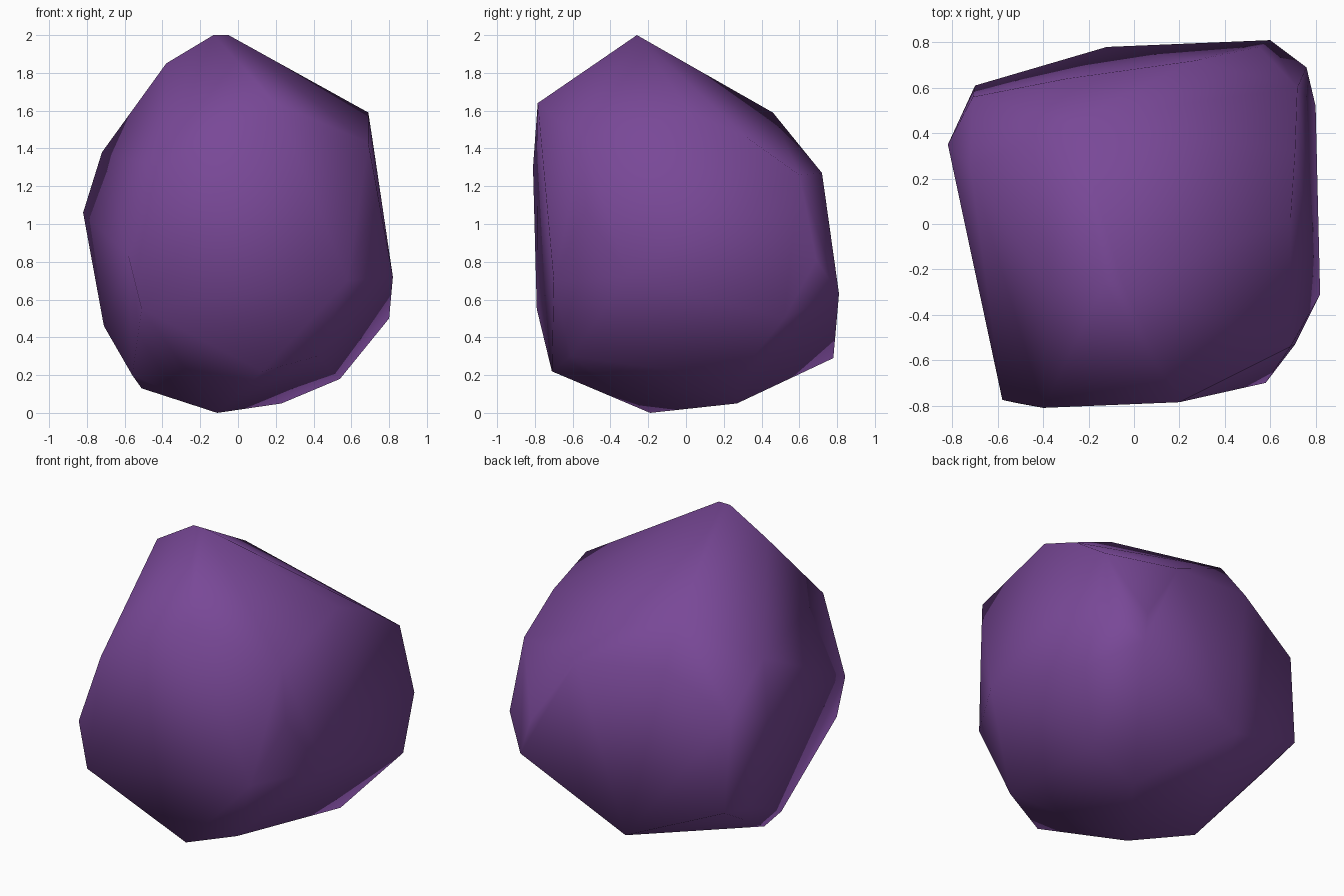
import bpy, bmesh

# One purple stone colour
purple = bpy.data.materials.new("purple_stone")
purple.diffuse_color = (0.19, 0.065, 0.31, 1)

# Corner points of the boulder, top to bottom; the hull makes the faces
corners = [
    # peak and upper shoulders
    (-.13, -.26, 2.0), (-.05, -.26, 2.0), (-.38, -.27, 1.85), (.20, -.785, 1.64),
    (.69, .02, 1.59), (-.27, .46, 1.59), (.71, .32, 1.46), (.69, -.54, 1.43),
    (-.72, .25, 1.38), (-.30, .64, 1.34), (-.40, -.81, 1.30), (.27, .72, 1.27),
    (.72, .60, 1.26),
    # belly
    (-.71, .56, 1.11), (-.82, .35, 1.06), (.71, -.53, 1.07), (.55, .78, .84),
    (-.58, -.775, .83), (.76, .69, .81), (.82, -.31, .72), (.58, -.70, .70),
    (.60, .81, .63), (-.51, -.79, .55), (-.70, .61, .52), (.80, .52, .50),
    (-.71, .34, .46),
    # underside
    (.42, -.61, .30), (-.12, .78, .29), (.13, -.71, .22), (-.56, -.16, .20),
    (.54, .26, .18), (-.51, -.06, .13), (.23, .27, .05), (-.11, -.19, 0),
]

# Boulder: convex hull of the corners
bm = bmesh.new()
for c in corners:
    bm.verts.new(c)
bmesh.ops.convex_hull(bm, input=bm.verts[:])
loose = [v for v in bm.verts if not v.link_faces]
bmesh.ops.delete(bm, geom=loose, context='VERTS')
bmesh.ops.recalc_face_normals(bm, faces=bm.faces[:])
for f in bm.faces:
    f.smooth = True
mesh = bpy.data.meshes.new("boulder")
bm.to_mesh(mesh)
bm.free()
mesh.materials.append(purple)
boulder = bpy.data.objects.new("boulder", mesh)
bpy.context.collection.objects.link(boulder)
